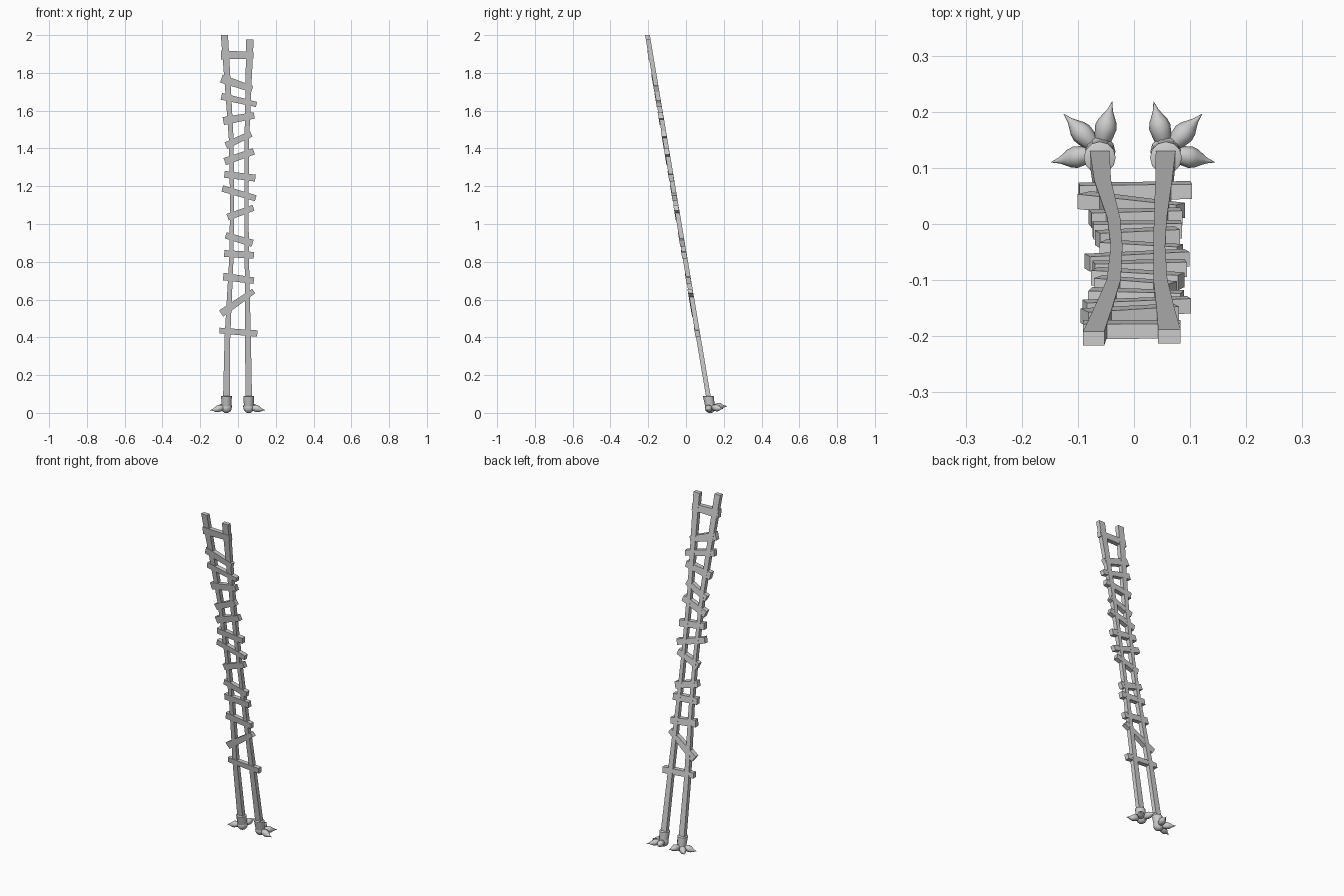
import bpy, bmesh, math
from mathutils import Vector

if "Cube" in bpy.data.objects:
    bpy.data.objects.remove(bpy.data.objects["Cube"])


def lean(z):
    """y of the ladder's centre plane at height z"""
    return 0.133 - 0.1685 * z


def loft(name, rings, smooth=False):
    """Skin a list of closed rings and cap both ends"""
    bm = bmesh.new()
    vs = [[bm.verts.new(p) for p in ring] for ring in rings]
    n = len(vs[0])
    for a, b in zip(vs, vs[1:]):
        for i in range(n):
            j = (i + 1) % n
            bm.faces.new((a[i], a[j], b[j], b[i]))
    bm.faces.new(vs[0])
    bm.faces.new(vs[-1])
    bmesh.ops.recalc_face_normals(bm, faces=bm.faces)
    me = bpy.data.meshes.new(name)
    bm.to_mesh(me)
    bm.free()
    ob = bpy.data.objects.new(name, me)
    bpy.context.collection.objects.link(ob)
    if smooth:
        bpy.ops.object.select_all(action='DESELECT')
        ob.select_set(True)
        bpy.context.view_layer.objects.active = ob
        bpy.ops.object.shade_smooth_by_angle(angle=math.radians(50))
    return ob


def rail(name, stations):
    # stations: x centre, z, width
    rings = []
    for x, z, w in stations:
        y, h, d = lean(z), w / 2, 0.0125
        rings.append([(x - h, y - d, z), (x + h, y - d, z),
                      (x + h, y + d, z), (x - h, y + d, z)])
    loft(name, rings)


# Bowed rails, narrower in the middle
rail("left_rail", [(-0.062, 0.04, 0.036), (-0.056, 0.4, 0.03), (-0.036, 0.8, 0.023),
                   (-0.031, 1.1, 0.021), (-0.036, 1.45, 0.025), (-0.055, 1.75, 0.032),
                   (-0.072, 2.0, 0.038)])
rail("right_rail", [(0.057, 0.04, 0.036), (0.053, 0.4, 0.03), (0.047, 0.8, 0.023),
                    (0.045, 1.1, 0.021), (0.047, 1.45, 0.025), (0.056, 1.75, 0.032),
                    (0.063, 1.978, 0.04)])

# Crooked rungs: left x, left z, right x, right z, left height, right height
RUNGS = [
    (-0.091, 1.895, 0.083, 1.893, 0.046, 0.036),
    (-0.088, 1.770, 0.075, 1.714, 0.044, 0.034),
    (-0.088, 1.676, 0.098, 1.633, 0.036, 0.028),
    (-0.078, 1.545, 0.086, 1.575, 0.042, 0.034),
    (-0.064, 1.415, 0.070, 1.478, 0.036, 0.032),
    (-0.070, 1.330, 0.084, 1.385, 0.040, 0.034),
    (-0.072, 1.263, 0.092, 1.243, 0.036, 0.036),
    (-0.083, 1.188, 0.094, 1.136, 0.034, 0.032),
    (-0.055, 1.036, 0.082, 1.086, 0.036, 0.032),
    (-0.065, 0.940, 0.077, 0.898, 0.034, 0.038),
    (-0.073, 0.844, 0.084, 0.834, 0.036, 0.036),
    (-0.078, 0.722, 0.084, 0.700, 0.040, 0.034),
    (-0.089, 0.526, 0.083, 0.645, 0.040, 0.028),
    (-0.098, 0.436, 0.102, 0.420, 0.030, 0.034),
]
for k, (x0, z0, x1, z1, h0, h1) in enumerate(RUNGS):
    a = math.atan2(z1 - z0, x1 - x0)
    rings = []
    for x, z, h in ((x0, z0, h0), (x1, z1, h1)):
        ring = []
        for s, d in ((-1, -0.015), (1, -0.015), (1, 0.0115), (-1, 0.0115)):
            zz = z + s * h / 2 * math.cos(a)
            ring.append((x - s * h / 2 * math.sin(a), lean(zz) + d, zz))
        rings.append(ring)
    loft(f"rung_{k + 1}", rings)


def disc(c, r, n=12):
    return [(c[0] + r * math.cos(2 * math.pi * i / n),
             c[1] + r * math.sin(2 * math.pi * i / n), c[2]) for i in range(n)]


def toe(name, base, tip):
    # Bulging toe drawn out to a thin claw
    base, tip = Vector(base), Vector(tip)
    flat = Vector((tip.x - base.x, tip.y - base.y, 0)).normalized()
    side = Vector((-flat.y, flat.x, 0))
    prof = [(0.12, 0.009, 0), (0.22, 0.0145, 0.001), (0.36, 0.0175, 0.002),
            (0.5, 0.0195, 0.002), (0.62, 0.0165, 0.001), (0.74, 0.010, 0),
            (0.84, 0.005, 0), (0.93, 0.0025, 0), (1.0, 0.0004, 0)]
    rings = []
    for t, r, lift in prof:
        c = base.lerp(tip, t) + Vector((0, 0, lift))
        rings.append([c + side * r * math.cos(k * math.pi / 4)
                      + Vector((0, 0, r * math.sin(k * math.pi / 4))) for k in range(8)])
    loft(name, rings, True)


# Clawed feet, mirrored left and right
for side, s, cx in (("left", -1, -0.061), ("right", 1, 0.057)):
    # cuff holding the rail
    rings = [disc((cx, lean(z), z), r) for z, r in
             ((0.025, 0.024), (0.05, 0.0265), (0.088, 0.0285), (0.09, 0.0255))]
    loft(side + "_cuff", rings, True)
    # rounded heel
    rings = []
    for i in range(1, 10):
        t = -math.pi / 2 + math.pi * i / 10
        rings.append(disc((cx, 0.129, 0.028 + 0.029 * math.sin(t)), 0.028 * math.cos(t)))
    loft(side + "_heel", rings, True)
    # three toes
    for nm, tx, ty, tz in (("outer", 0.087, 0.110, 0.014), ("middle", 0.064, 0.196, 0.022),
                           ("inner", -0.022, 0.218, 0.036)):
        toe(f"{side}_{nm}_toe", (cx, 0.128, 0.028), (cx + s * tx, ty, tz))
